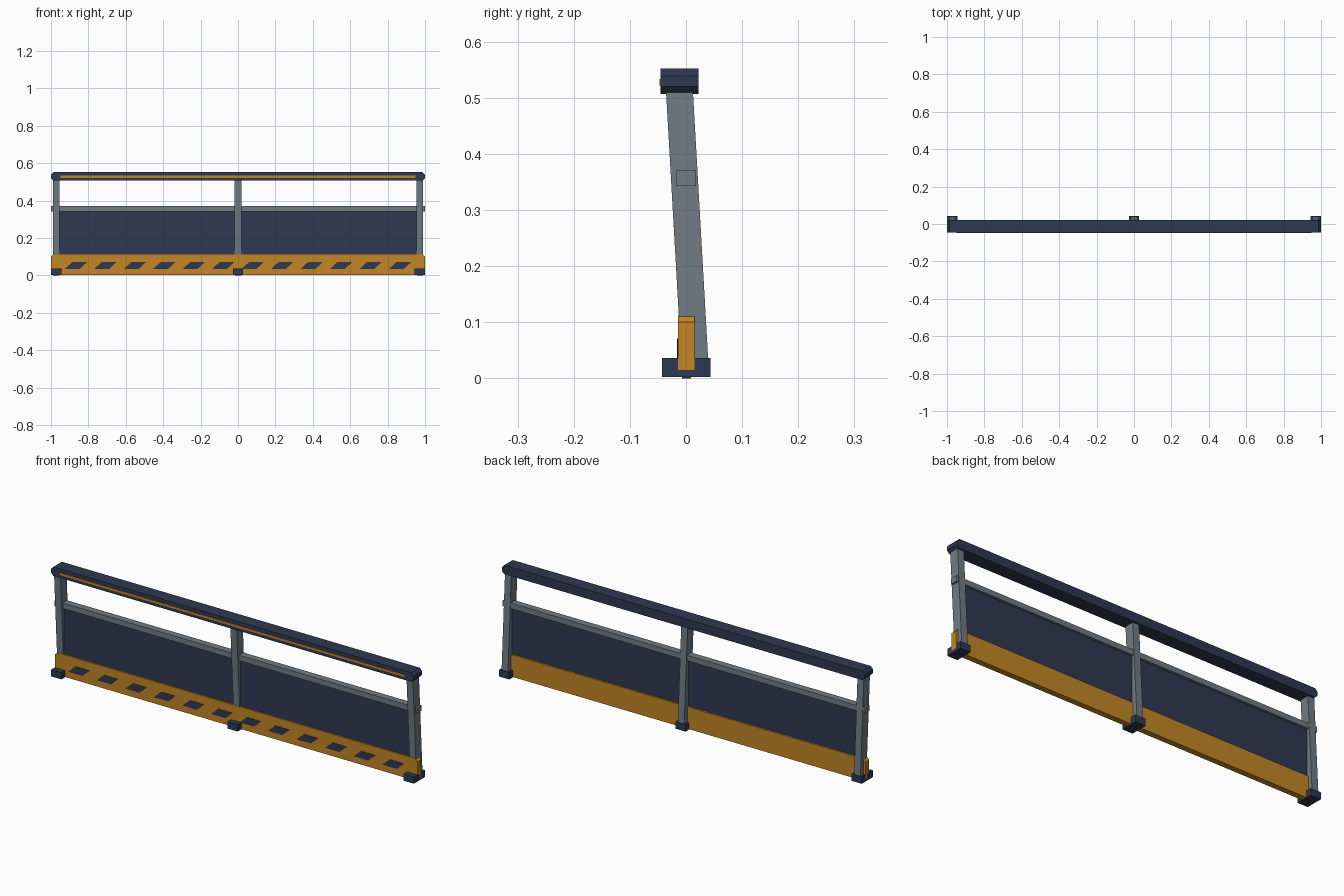
import bpy

cube = bpy.data.objects.get("Cube")
if cube:
    bpy.data.objects.remove(cube, do_unlink=True)


def material(name, rgb):
    mat = bpy.data.materials.new(name)
    mat.use_nodes = True
    mat.diffuse_color = (*rgb, 1)
    mat.node_tree.nodes["Principled BSDF"].inputs["Base Color"].default_value = (*rgb, 1)
    return mat


navy = material("navy", (0.028, 0.040, 0.083))
amber = material("amber", (0.54, 0.24, 0.018))
steel = material("steel grey", (0.16, 0.20, 0.23))


def prism(name, profile, y0, y1, mat, lean=lambda z: 0):
    """Extrude an x-z profile from y0 to y1, offset in y by a lean that depends on height."""
    n = len(profile)
    verts = [(x, y + lean(z), z) for y in (y0, y1) for x, z in profile]
    faces = [tuple(range(n)), tuple(reversed(range(n, 2 * n)))]
    faces += [(i, i + n, (i + 1) % n + n, (i + 1) % n) for i in range(n)]
    mesh = bpy.data.meshes.new(name)
    mesh.from_pydata(verts, [], faces)
    mesh.materials.append(mat)
    obj = bpy.data.objects.new(name, mesh)
    bpy.context.collection.objects.link(obj)
    return obj


def rect(x0, x1, z0, z1):
    return [(x0, z0), (x1, z0), (x1, z1), (x0, z1)]


def chamfered(x, z0, z1, c):
    return [(-x + c, z0), (x - c, z0), (x, z0 + c), (x, z1 - c),
            (x - c, z1), (-x + c, z1), (-x, z1 - c), (-x, z0 + c)]


# Handrail with its thin accent line
prism("top_rail", chamfered(1, 0.507, 0.552, 0.013), -0.045, 0.022, navy)
prism("rail_accent", rect(-0.95, 0.95, 0.522, 0.533), -0.047, -0.044, amber)

# Middle rail and infill panel
prism("middle_rail", rect(-1, 1, 0.343, 0.37), -0.017, 0.018, steel)
prism("infill_panel", rect(-0.96, 0.96, 0.10, 0.345), -0.006, 0.006, navy)

# Kick board with slanted hazard marks
prism("kick_board", chamfered(1, 0.003, 0.112, 0.012), -0.014, 0.015, amber)
MARKS = 12
for i in range(MARKS):
    x = (i - (MARKS - 1) / 2) * 0.1575
    slant = [(x - 0.059, 0.035), (x + 0.02, 0.035), (x + 0.059, 0.071), (x - 0.02, 0.071)]
    prism(f"hazard_mark_{i + 1}", slant, -0.016, -0.013, navy)

# Leaning posts on block feet
for side, x in (("right", -0.972), ("middle", 0), ("left", 0.972)):
    prism(f"{side}_post", rect(x - 0.0175, x + 0.0175, 0.03, 0.515), -0.024, 0.024, steel,
          lean=lambda z: 0.0175 - 0.057 * z)
    prism(f"{side}_foot", rect(x - 0.028, x + 0.028, 0.002, 0.036), -0.043, 0.044, navy)
    prism(f"{side}_foot_pad", rect(x - 0.016, x + 0.016, 0, 0.004), -0.007, 0.009, navy)
